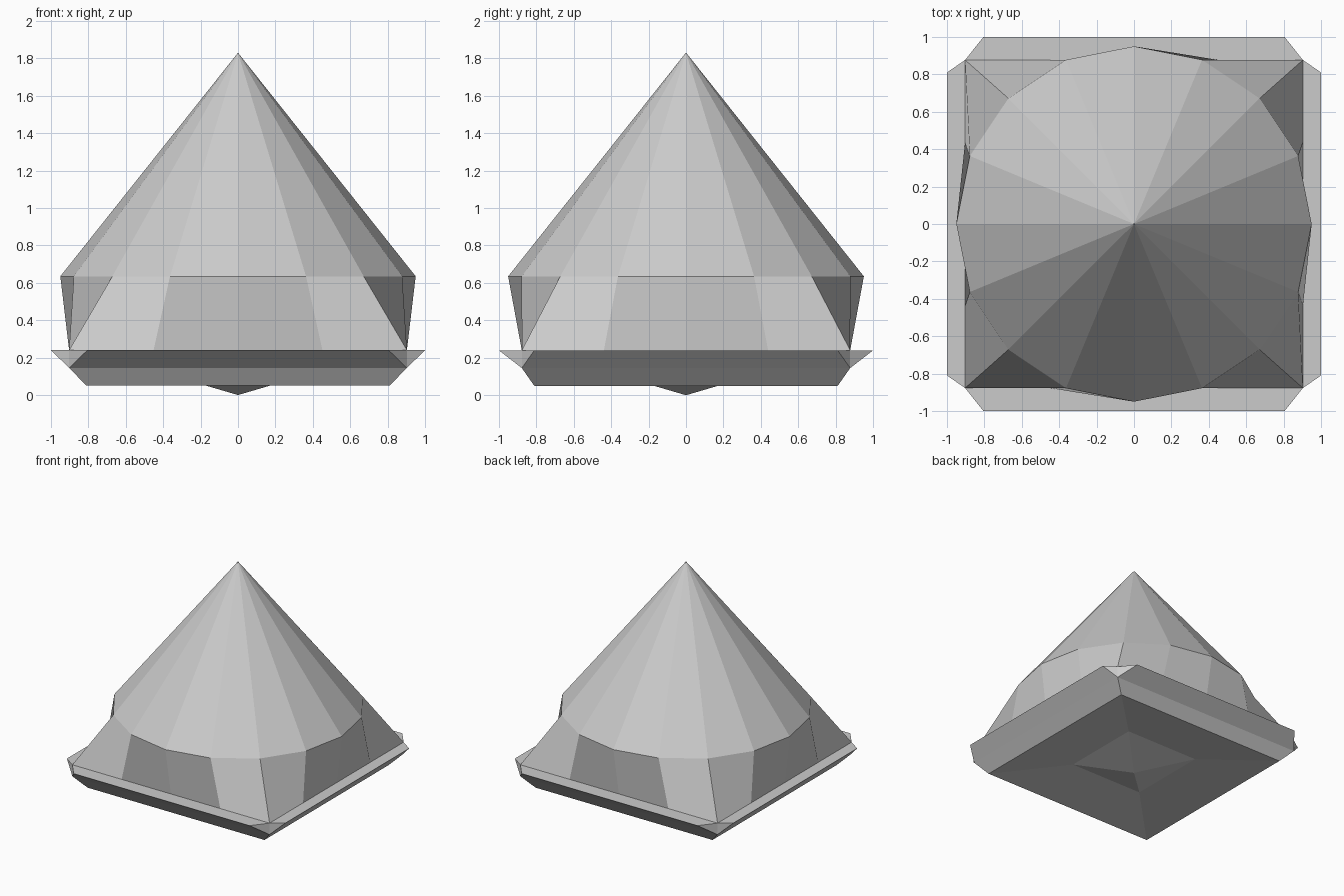
import bpy, bmesh, math

cube = bpy.data.objects.get("Cube")
if cube:
    bpy.data.objects.remove(cube)

SIDES = 16
HALF_X, HALF_Y = 0.903, 0.877
EAVE_Z, RIM_Z, MID_Z, BASE_Z = 0.635, 0.24, 0.145, 0.05

grey = bpy.data.materials.new("light_grey")
grey.use_nodes = True
colour = (0.6, 0.6, 0.6, 1)
grey.diffuse_color = colour
grey.node_tree.nodes["Principled BSDF"].inputs["Base Color"].default_value = colour


def finish(bm, name):
    """Weld the shared corners and turn the mesh into an object."""
    bmesh.ops.remove_doubles(bm, verts=bm.verts[:], dist=0.0001)
    bm.normal_update()
    mesh = bpy.data.meshes.new(name)
    bm.to_mesh(mesh)
    bm.free()
    mesh.materials.append(grey)
    obj = bpy.data.objects.new(name, mesh)
    bpy.context.collection.objects.link(obj)
    return obj


def face(bm, *points):
    bm.faces.new([bm.verts.new(p) for p in points])


def loft(bm, lower, upper):
    """Join two rings that run anticlockwise seen from above."""
    n = len(lower)
    for i in range(n):
        j = (i + 1) % n
        face(bm, lower[i], lower[j], upper[j], upper[i])


def fan(bm, ring, tip, downward=False):
    for i, p in enumerate(ring):
        q = ring[(i + 1) % len(ring)]
        face(bm, *((q, p, tip) if downward else (p, q, tip)))


def square_wave(k):
    """Coordinate of step k on the perimeter of a unit square."""
    t = (SIDES / 4 - abs((k + SIDES // 2) % SIDES - SIDES // 2)) / 2
    return max(-1, min(1, t))


def rectangle(x, y, z):
    return [(x * sx, y * sy, z) for sx, sy in ((-1, -1), (1, -1), (1, 1), (-1, 1))]


# Conical roof
angles = [math.tau * k / SIDES for k in range(SIDES)]
eave = [(0.95 * math.cos(a), 0.95 * math.sin(a), EAVE_Z) for a in angles]
bm = bmesh.new()
fan(bm, eave, (0, 0, 1.83))
finish(bm, "cone_roof")

# Walls blending from the round eave to the rectangular base
foot = [(HALF_X * square_wave(k), HALF_Y * square_wave(k - SIDES // 4), RIM_Z)
        for k in range(SIDES)]
bm = bmesh.new()
loft(bm, foot, eave)
finish(bm, "wall_band")

# Base tray with four flared lips, notched at the corners
floor = rectangle(0.81, 0.81, BASE_Z)
middle = rectangle(HALF_X, HALF_Y, MID_Z)
inner = rectangle(HALF_X, HALF_Y, RIM_Z)
lips = [rectangle(0.805, 1, RIM_Z), rectangle(1, 0.81, RIM_Z)]
bm = bmesh.new()
loft(bm, floor, middle)
for i in range(4):
    j = (i + 1) % 4
    lip = lips[i % 2]
    face(bm, middle[i], middle[j], lip[j], lip[i])
    face(bm, lip[i], lip[j], inner[j], inner[i])
    face(bm, middle[i], lip[i], inner[i])
    face(bm, middle[j], inner[j], lip[j])
finish(bm, "flared_base")

# Hollowed underside with a small pyramid point
hollow = rectangle(0.34, 0.34, 0.1)
bm = bmesh.new()
loft(bm, hollow, floor)
fan(bm, hollow, (0, 0, 0), downward=True)
finish(bm, "underside")
